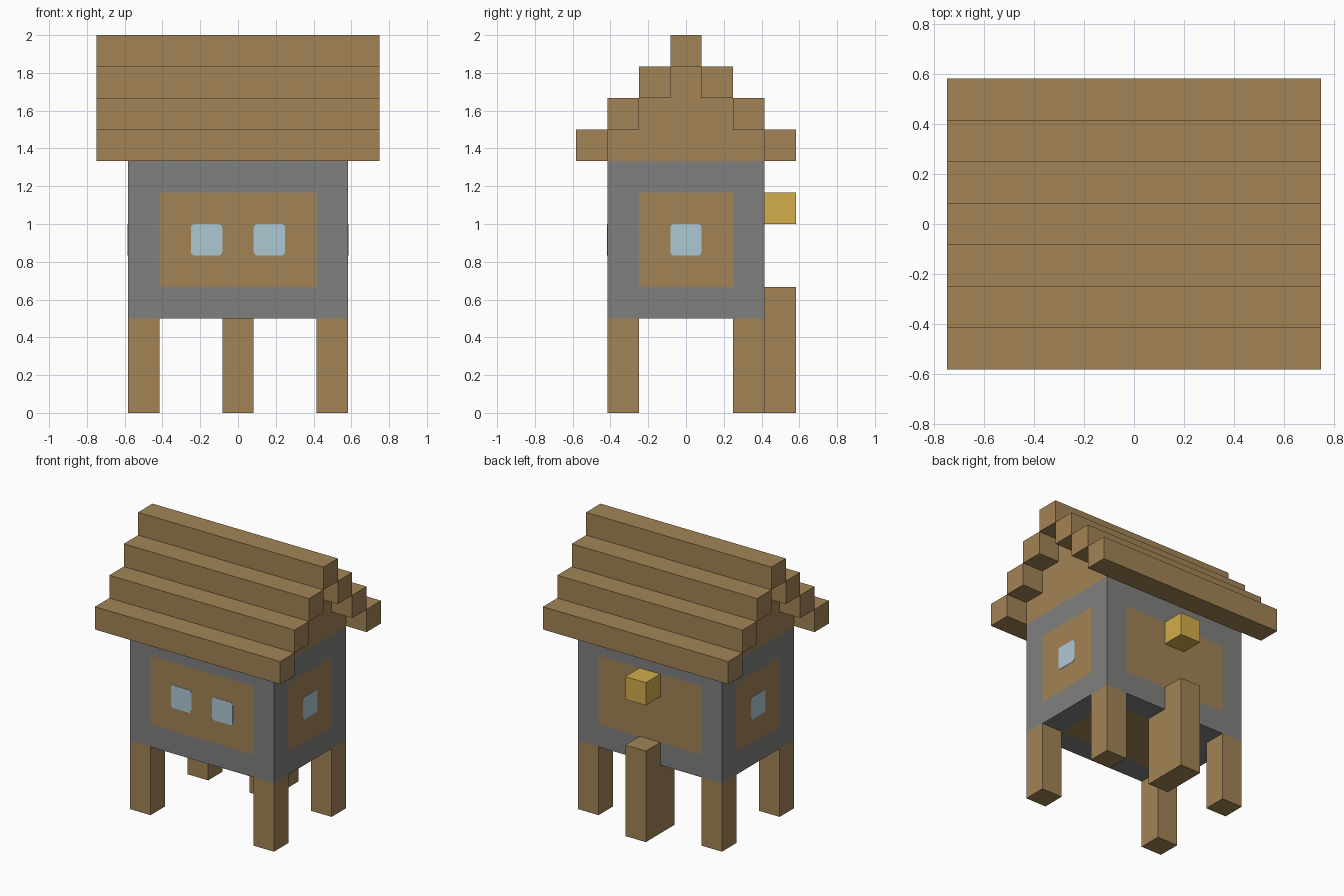
import bpy, bmesh
from mathutils import Vector

U = 1 / 6  # one building block

if "Cube" in bpy.data.objects:
    bpy.data.objects.remove(bpy.data.objects["Cube"], do_unlink=True)


def material(name, rgb):
    """Flat material from 0-255 sRGB values."""
    lin = [((c / 255 + 0.055) / 1.055) ** 2.4 for c in rgb] + [1]
    m = bpy.data.materials.new(name)
    m.use_nodes = True
    m.diffuse_color = lin
    node = next(n for n in m.node_tree.nodes if n.type == "BSDF_PRINCIPLED")
    node.inputs["Base Color"].default_value = lin
    return m


WOOD = material("oak_wood", (162, 132, 86))
STONE = material("grey_stone", (128, 128, 127))
GLASS = material("pale_blue_glass", (174, 200, 210))
GOLD = material("lantern_gold", (211, 173, 76))


def finish(bm, name, *mats):
    bmesh.ops.recalc_face_normals(bm, faces=bm.faces)
    mesh = bpy.data.meshes.new(name)
    bm.to_mesh(mesh)
    bm.free()
    for m in mats:
        mesh.materials.append(m)
    obj = bpy.data.objects.new(name, mesh)
    bpy.context.scene.collection.objects.link(obj)
    return obj


def box_mesh(lo, hi):
    """Box between two corners given in blocks."""
    lo, hi = Vector(lo) * U, Vector(hi) * U
    bm = bmesh.new()
    bmesh.ops.create_cube(bm, size=1)
    for v in bm.verts:
        v.co = Vector([c * s + m for c, s, m in zip(v.co, hi - lo, (lo + hi) / 2)])
    return bm


def box(name, lo, hi, mat):
    return finish(box_mesh(lo, hi), name, mat)


def extrude_profile(name, points, x, mat):
    """Extrude a (y, z) profile from -x to x."""
    bm = bmesh.new()
    face = bm.faces.new([bm.verts.new((-x * U, y * U, z * U)) for y, z in points])
    new = bmesh.ops.extrude_face_region(bm, geom=[face])["geom"]
    verts = [g for g in new if isinstance(g, bmesh.types.BMVert)]
    bmesh.ops.translate(bm, verts=verts, vec=(2 * x * U, 0, 0))
    return finish(bm, name, mat)


def window(name, centre, axis):
    """Thin pane with rounded corners, lying on a wall facing along axis."""
    half = Vector((0.5, 0.5, 0.5))
    half[axis] = 0.015
    centre = Vector(centre)
    bm = box_mesh(centre - half, centre + half)
    corners = [e for e in bm.edges
               if abs((e.verts[0].co - e.verts[1].co)[axis]) > 0.001]
    bmesh.ops.bevel(bm, geom=corners, offset=0.02, segments=3, profile=0.5,
                    affect="EDGES")
    return finish(bm, name, GLASS)


# Stone cabin with flush wooden panels cut into the walls and floor
bm = box_mesh((-3.5, -2.5, 3), (3.5, 2.5, 8))
for axis, cuts in enumerate(((-2.5, 2.5), (-1.5, 1.5), (4, 7))):
    for c in cuts:
        co, no = Vector(), Vector()
        co[axis], no[axis] = c * U, 1
        bmesh.ops.bisect_plane(bm, geom=bm.verts[:] + bm.edges[:] + bm.faces[:],
                               plane_co=co, plane_no=no)
for f in bm.faces:
    c = f.calc_center_median() / U
    inside = (abs(c.x) < 2.5) + (abs(c.y) < 1.5) + (4 < c.z < 7)
    f.material_index = 1 if inside == 2 else 0
finish(bm, "cabin_walls", STONE, WOOD)

# Windows: two at the front, one on each side
for side, s in (("left", 1), ("right", -1)):
    window("front_window_" + side, (s, -2.5, 5.5), 1)
    window("side_window_" + side, (s * 3.5, 0, 5.5), 0)

# Corner legs
for xn, sx in (("left", 1), ("right", -1)):
    for yn, sy in (("front", -1), ("back", 1)):
        box(f"{yn}_{xn}_leg", (sx * 3 - 0.5, sy * 2 - 0.5, 0),
            (sx * 3 + 0.5, sy * 2 + 0.5, 3), WOOD)

# Stepped gable filling the space under the roof
half = [(2.5, 8), (2.5, 9), (1.5, 9), (1.5, 10), (0.5, 10), (0.5, 11)]
extrude_profile("gable", half + [(-y, z) for y, z in reversed(half)], 3.5, WOOD)

# Roof beams climbing to the ridge
for i in range(3):
    for side, s in (("front", -1), ("back", 1)):
        y = s * (3 - i)
        box(f"{side}_roof_beam_{i + 1}", (-4.5, y - 0.5, 8 + i),
            (4.5, y + 0.5, 9 + i), WOOD)
box("ridge_beam", (-4.5, -0.5, 11), (4.5, 0.5, 12), WOOD)

# Entry post with a foot tucked under the cabin
extrude_profile("entry_post", [(1.5, 0), (3.5, 0), (3.5, 4), (2.5, 4), (2.5, 3),
                               (1.5, 3)], 0.5, WOOD)

# Lantern on the back wall
box("lantern", (-0.5, 2.5, 6), (0.5, 3.5, 7), GOLD)
